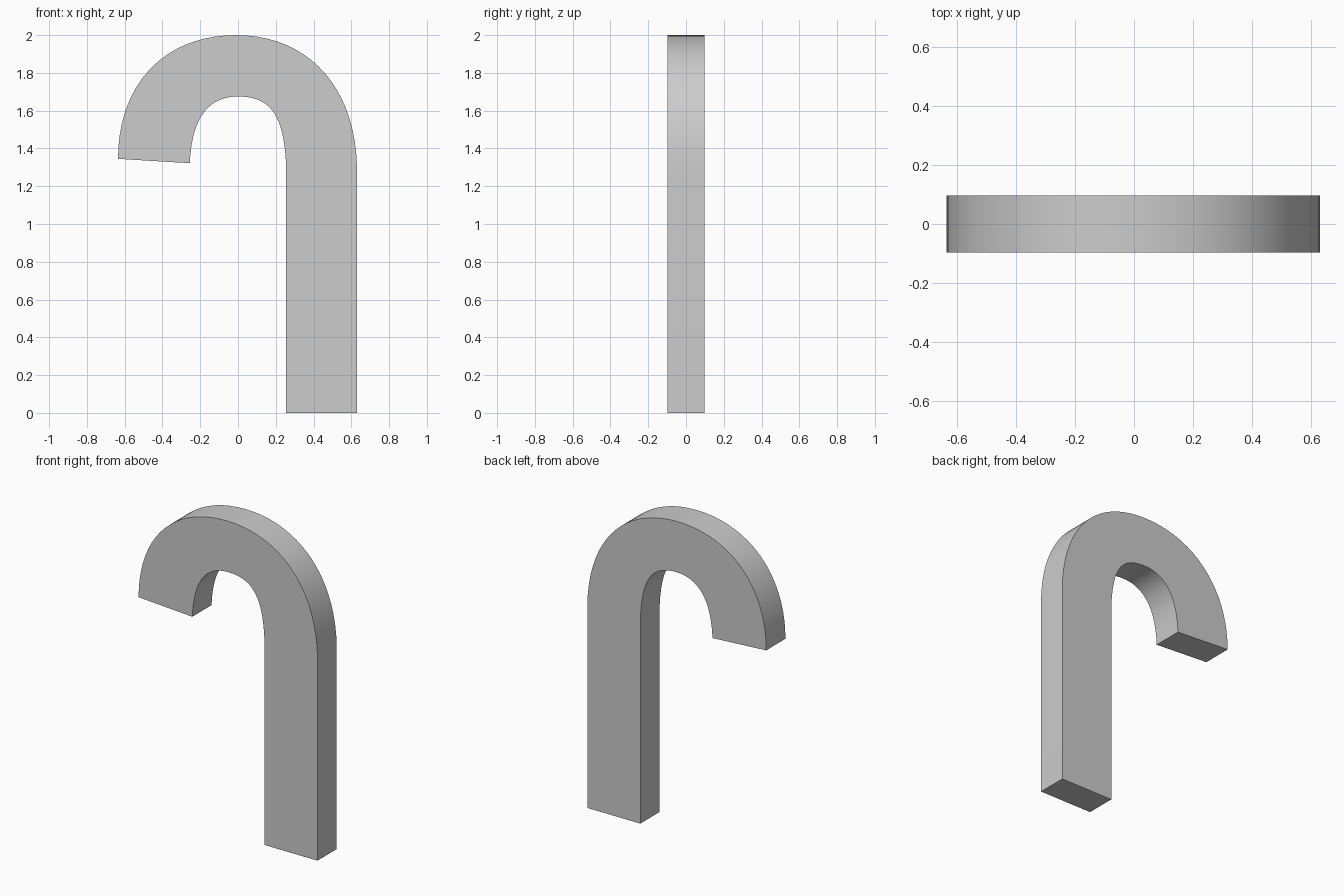
import bpy
import bmesh
from mathutils import Vector
from mathutils.geometry import interpolate_bezier

cube = bpy.data.objects.get("Cube")
if cube:
    bpy.data.objects.remove(cube, do_unlink=True)

HALF_DEPTH = 0.097
STEPS = 20


def arc(*points):
    """Sampled bezier in the xz plane: start, two handles, end."""
    return interpolate_bezier(*[Vector((x, 0, z)) for x, z in points], STEPS)


# Outer and inner edges of the hook, from the shaft over the crown to the tip
outer = [Vector((0.63, 0, 0))]
outer += arc((0.63, 1.30), (0.62, 1.74), (0.36, 2.0), (-0.01, 2.0))
outer += arc((-0.01, 2.0), (-0.39, 2.0), (-0.635, 1.74), (-0.635, 1.345))[1:]
inner = [Vector((0.255, 0, 0))]
inner += arc((0.255, 1.30), (0.245, 1.58), (0.17, 1.675), (0.0, 1.675))
inner += arc((0.0, 1.675), (-0.15, 1.675), (-0.245, 1.57), (-0.255, 1.322))[1:]

# Sweep a rectangular section between the two edges
bm = bmesh.new()
rings = []
for a, b in zip(outer, inner):
    corners = [(a, -1), (b, -1), (b, 1), (a, 1)]
    rings.append([bm.verts.new((p.x, s * HALF_DEPTH, p.z)) for p, s in corners])
for low, high in zip(rings, rings[1:]):
    for i in range(4):
        j = (i + 1) % 4
        bm.faces.new((low[i], low[j], high[j], high[i]))
bm.faces.new(rings[0])
bm.faces.new(rings[-1])
bmesh.ops.recalc_face_normals(bm, faces=bm.faces)

mesh = bpy.data.meshes.new("hook_bar")
bm.to_mesh(mesh)
bm.free()
hook = bpy.data.objects.new("hook_bar", mesh)
bpy.context.collection.objects.link(hook)

# Plain grey
grey = bpy.data.materials.new("light_grey")
grey.use_nodes = True
color = (0.604, 0.604, 0.604, 1)
grey.diffuse_color = color
grey.node_tree.nodes["Principled BSDF"].inputs["Base Color"].default_value = color
mesh.materials.append(grey)

# Smooth curve, sharp edges
bpy.ops.object.select_all(action="DESELECT")
hook.select_set(True)
bpy.context.view_layer.objects.active = hook
bpy.ops.object.shade_smooth_by_angle()
